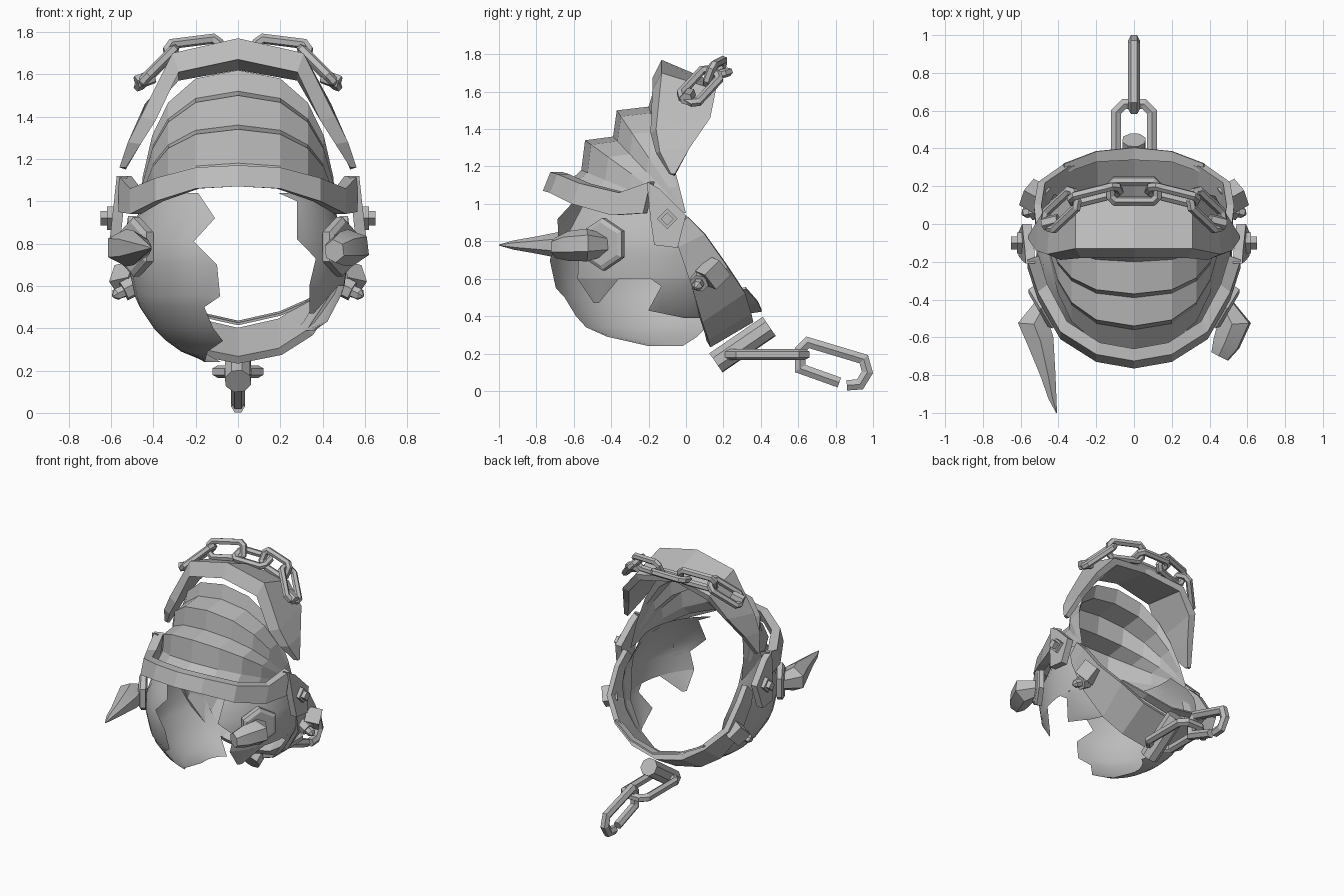
import bpy, bmesh, math
from mathutils import Vector

if "Cube" in bpy.data.objects:
    bpy.data.objects.remove(bpy.data.objects["Cube"])

grey = bpy.data.materials.new("worn grey")
grey.use_nodes = True
grey.diffuse_color = (0.5, 0.5, 0.5, 1)
grey.node_tree.nodes["Principled BSDF"].inputs["Base Color"].default_value = (0.5, 0.5, 0.5, 1)


def finish(name, bm, smooth=False, thick=0, offset=-1):
    bmesh.ops.recalc_face_normals(bm, faces=bm.faces)
    me = bpy.data.meshes.new(name)
    bm.to_mesh(me)
    bm.free()
    me.materials.append(grey)
    ob = bpy.data.objects.new(name, me)
    bpy.context.collection.objects.link(ob)
    if thick:
        mod = ob.modifiers.new("thickness", "SOLIDIFY")
        mod.thickness = thick
        mod.offset = offset
    if smooth:
        bpy.ops.object.select_all(action="DESELECT")
        ob.select_set(True)
        bpy.context.view_layer.objects.active = ob
        bpy.ops.object.shade_smooth_by_angle(angle=math.radians(35))
    return ob


def loft(name, rings, section_closed=True, path_closed=False, **kw):
    bm = bmesh.new()
    rows = [[bm.verts.new(p) for p in ring] for ring in rings]
    n = len(rows[0])
    pairs = list(zip(rows, rows[1:])) + ([(rows[-1], rows[0])] if path_closed else [])
    for a, b in pairs:
        for i in range(n if section_closed else n - 1):
            j = (i + 1) % n
            bm.faces.new((a[i], a[j], b[j], b[i]))
    if section_closed and not path_closed:
        bm.faces.new(rows[0])
        bm.faces.new(rows[-1])
    bmesh.ops.remove_doubles(bm, verts=bm.verts, dist=0.0005)
    return finish(name, bm, **kw)


def tube(name, points, radii, sides=6, closed=False, **kw):
    pts = [Vector(p) for p in points]
    n = len(pts)
    if not isinstance(radii, (list, tuple)):
        radii = [radii] * n
    # a steady side vector keeps the rings untwisted
    normal = Vector((0, 0, 0))
    for i in range(1, n - 1):
        normal += (pts[i] - pts[i - 1]).cross(pts[i + 1] - pts[i])
    if normal.length < 1e-5:
        normal = (pts[-1] - pts[0]).orthogonal()
    normal.normalize()
    rings = []
    for i, p in enumerate(pts):
        before = pts[i - 1] if closed or i else p
        after = pts[(i + 1) % n] if closed or i < n - 1 else p
        d1, d2 = (p - before).normalized(), (after - p).normalized()
        t = (d1 + d2).normalized()
        u = normal.cross(t).normalized()
        mitre = 1 / max(0.6, t.dot(d2 if d2.length else d1))
        rings.append([p + radii[i] * (normal * math.sin(a) + u * mitre * math.cos(a))
                      for a in [math.tau * (k + 0.5) / sides for k in range(sides)]])
    return loft(name, rings, path_closed=closed, **kw)


def chain_link(name, centre, along, across, length, width, r=0.024):
    c, a = Vector(centre), Vector(along).normalized()
    b = Vector(across)
    b = (b - a * b.dot(a)).normalized()
    h, w, k = length / 2, width / 2, width * 0.22
    shape = [(h, w - k), (h - k, w), (k - h, w), (-h, w - k),
             (-h, k - w), (k - h, -w), (h - k, -w), (h, k - w)]
    return tube(name, [c + a * u + b * v for u, v in shape], r, closed=True)


def mirrored(half):
    flip = [[(-x, y, z) for x, y, z in ring] for ring in half[:0:-1]]
    return flip + half


# pleated hood: arcs fanning out from a hinge at each side
hinge_y, hinge_z = 0.0, 0.95
arc = [(0, 1), (0.2, 0.94), (0.33, 0.77), (0.405, 0.54), (0.45, 0.25), (0.465, 0)]
folds = [(-0.67, 1.08), (-0.56, 1.18), (-0.54, 1.34), (-0.39, 1.36),
         (-0.37, 1.5), (-0.2, 1.52), (-0.17, 1.62)]
hood = mirrored([[(x, hinge_y + (y - hinge_y) * u, hinge_z + (z - hinge_z) * u)
                  for y, z in folds] for x, u in arc])
loft("pleated_hood", hood, section_closed=False)

# tall crest frame: lower front lip, upper front lip, back edge, inner back edge
crest = [
    [(0, -0.18, 1.67), (0, -0.13, 1.77), (0, 0.13, 1.66), (0, 0.12, 1.62)],
    [(0.28, -0.18, 1.61), (0.31, -0.13, 1.70), (0.31, 0.16, 1.61), (0.28, 0.15, 1.57)],
    [(0.39, -0.19, 1.38), (0.46, -0.16, 1.40), (0.44, 0.13, 1.46), (0.40, 0.11, 1.44)],
    [(0.46, -0.16, 1.27), (0.52, -0.14, 1.28), (0.51, 0.02, 1.30), (0.47, 0.01, 1.29)],
    [(0.53, -0.09, 1.16), (0.56, -0.08, 1.16), (0.56, -0.06, 1.16), (0.53, -0.06, 1.15)]]
loft("crest_frame", mirrored(crest))

# brow band with hanging side plates: outer x, y, top z, bottom z
brow = [(0, -0.745, 1.17, 1.07), (0.2, -0.71, 1.16, 1.06), (0.39, -0.59, 1.11, 1.0),
        (0.51, -0.38, 1.06, 0.94), (0.565, -0.21, 1.12, 0.95)]
band = []
for x, y, top, low in brow:
    s = 0.065 / math.hypot(x, y)
    ix, iy = x * (1 - s), y * (1 - s)
    band.append([(x, y - 0.02, low), (x, y + 0.02, top), (ix, iy + 0.02, top), (ix, iy - 0.02, low)])
loft("brow_band", mirrored(band))
plate = [(-0.21, 1.12), (-0.19, 0.92), (-0.17, 0.78), (-0.045, 0.765), (0.0, 0.94), (-0.14, 1.08)]

# curved face shells on an ellipsoid, cut to jagged edges
def shell(name, side, rows, cols=12):
    rings = []
    for z, a0, a1 in rows:
        r = math.sqrt(max(0.01, 1 - ((z - 0.73) / 0.515) ** 2))
        ring = []
        for i in range(cols + 1):
            a = math.radians(a0 + (a1 - a0) * i / cols)
            ring.append((side * 0.52 * r * math.sin(a), -0.17 - 0.57 * r * math.cos(a), z))
        rings.append(ring)
    return loft(name, rings, section_closed=False, smooth=True)


shell("right_face_shell", -1, [(1.04, 27, 99), (0.92, 13, 111), (0.81, 24, 119), (0.7, 11, 125),
      (0.55, 10, 127), (0.5, 20, 129), (0.4, 17, 135), (0.34, 12, 138), (0.29, 32, 141), (0.24, 80, 150)])
shell("left_face_shell", 1, [(1.04, 27, 99), (1.0, 39, 101), (0.82, 33, 118),
      (0.73, 45, 124), (0.6, 42, 126)])
shell("left_shell_front_shard", 1, [(0.6, 42, 70), (0.47, 49, 53)], 6)
shell("left_shell_back_shard", 1, [(0.6, 88, 126), (0.56, 94, 128), (0.43, 86, 133), (0.39, 112, 136)], 6)

# neck collar sweeping under the back, with a thin rim strip above a narrow slit
collar = [[(0, 0.12, 0.25), (0, 0.35, 0.385)], [(0.2, 0.11, 0.29), (0.2, 0.34, 0.43)],
          [(0.34, 0.08, 0.38), (0.36, 0.31, 0.535)], [(0.46, 0.03, 0.56), (0.49, 0.22, 0.67)],
          [(0.5, -0.04, 0.77), (0.51, 0.1, 0.84)], [(0.5, -0.06, 0.86), (0.5, 0.01, 0.93)]]
loft("neck_collar", mirrored(collar), section_closed=False, thick=0.04, offset=0)
rim = [[(0, 0.34, 0.42), (0, 0.405, 0.43)], [(0.2, 0.33, 0.465), (0.2, 0.385, 0.475)],
       [(0.37, 0.27, 0.54), (0.37, 0.32, 0.55)]]
loft("collar_rim", mirrored(rim), section_closed=False, thick=0.012, offset=0)

for side, word in ((-1, "right"), (1, "left")):
    # hanging brow plate and its square bolt
    loft(word + "_brow_plate", [[(side * (x + 0.11 * (1.1 - z)), y, z) for y, z in plate]
                                for x in (0.525, 0.575)])
    for i, (x0, x1, r) in enumerate(((0.57, 0.62, 0.055), (0.61, 0.65, 0.035))):
        tube(f"{word}_brow_bolt_{i + 1}", [(side * x0, -0.1, 0.92), (side * x1, -0.1, 0.92)], r, 4)
    # hexagonal horn mount
    tube(word + "_horn_mount", [(side * 0.465, -0.43, 0.785), (side * 0.495, -0.449, 0.785),
         (side * 0.507, -0.456, 0.785)], [0.14, 0.14, 0.115], 6)
    # collar strap block, nut and spike
    tube(word + "_collar_block", [(side * 0.48, 0.12, 0.64), (side * 0.57, 0.17, 0.62)], 0.08, 4)
    tube(word + "_collar_nut", [(side * 0.47, 0.08, 0.61), (side * 0.54, 0.07, 0.575)], 0.05, 6)
    tube(word + "_collar_spike", [(side * 0.53, 0.07, 0.58), (side * 0.575, 0.06, 0.56),
         (side * 0.59, 0.05, 0.55)], [0.03, 0.03, 0.008], 6)
    # crest chain and the peg that holds it
    tube(word + "_crest_peg", [(side * 0.4, 0.02, 1.59), (side * 0.48, 0.0, 1.56)], 0.035, 6)
    chain_link(word + "_outer_crest_link", (side * 0.385, 0.075, 1.63), (-0.15, side * 0.14, side * 0.15),
               (side * -0.084, -0.2, 0.105), 0.25, 0.11)
    chain_link(word + "_upper_crest_link", (side * 0.205, 0.155, 1.705), (-0.24, side * 0.06, side * 0.03),
               (0, 0.25, 0.6), 0.25, 0.11)
chain_link("middle_crest_link", (0, 0.175, 1.69), (1, 0, 0), (0, 1, 0.3), 0.25, 0.11)

# one long horn and one broken horn
tube("right_long_horn", [(-0.48, -0.44, 0.78), (-0.53, -0.53, 0.78), (-0.495, -0.62, 0.78),
     (-0.455, -0.8, 0.78), (-0.432, -0.92, 0.78), (-0.41, -1.0, 0.78)],
     [0.06, 0.088, 0.082, 0.046, 0.025, 0.003], 6, smooth=True)
tube("left_broken_horn", [(0.48, -0.44, 0.78), (0.53, -0.53, 0.78), (0.49, -0.63, 0.775),
     (0.455, -0.7, 0.765)], [0.06, 0.088, 0.08, 0.055], 6, smooth=True)

# toggle bar and hanging chain with a broken last link
tube("chain_toggle", [(0.0, 0.16, 0.15), (0, 0.445, 0.345)], 0.065, 8, smooth=True)
chain_link("flat_chain_link", (0, 0.435, 0.195), (0, 1, 0), (1, 0, 0), 0.4, 0.19, 0.03)
hook = [(0.86, 0.03), (0.93, 0.035), (0.97, 0.1), (0.95, 0.17), (0.65, 0.26),
        (0.61, 0.22), (0.61, 0.12), (0.82, 0.045)]
tube("broken_chain_link", [(0, y, z) for y, z in hook], 0.032, 6)
